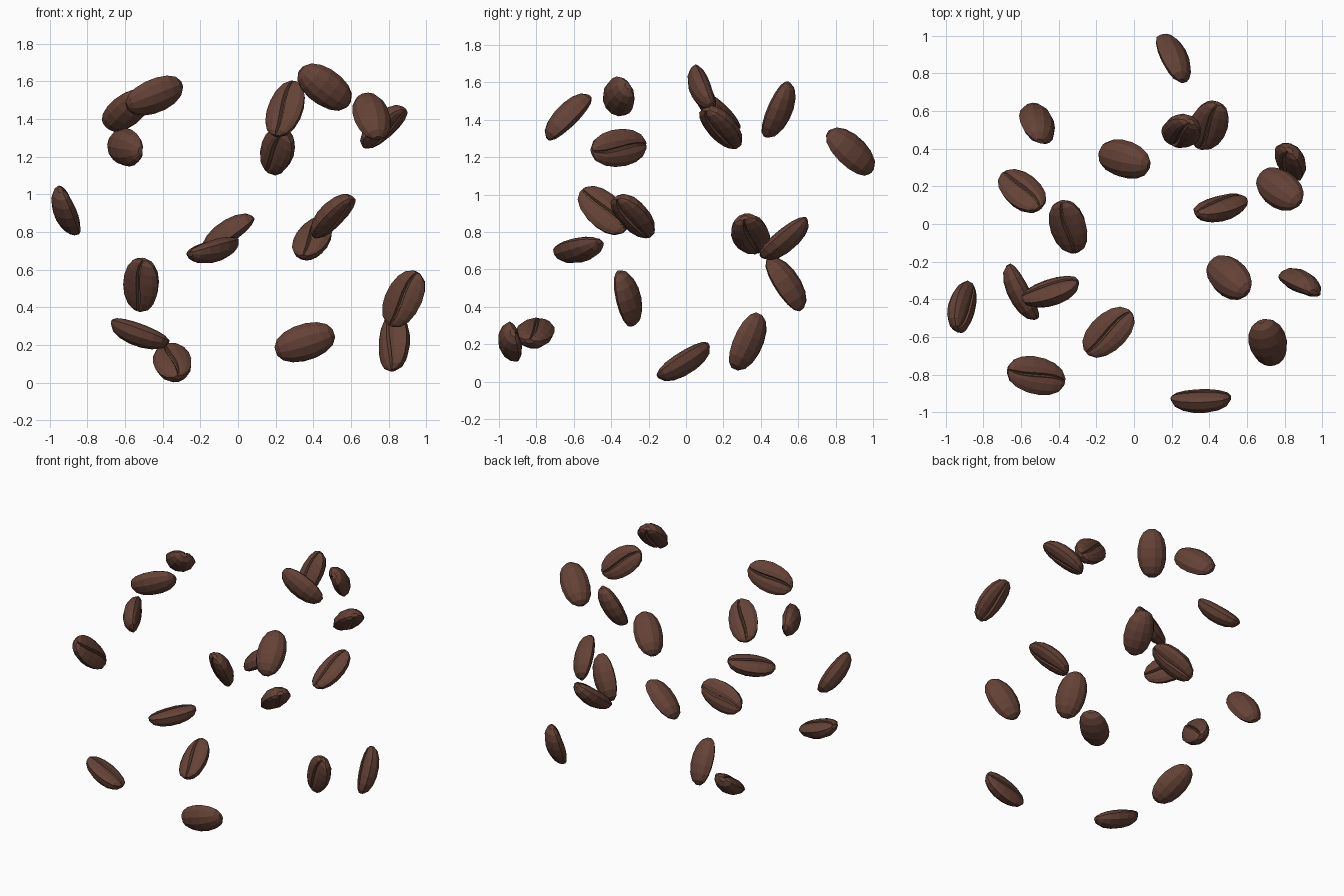
import bpy
from math import sin, cos, pi, radians
from mathutils import Vector, Matrix

if "Cube" in bpy.data.objects:
    bpy.data.objects.remove(bpy.data.objects["Cube"])


def material(name, rgb):
    m = bpy.data.materials.new(name)
    m.diffuse_color = (*rgb, 1)
    m.use_nodes = True
    m.node_tree.nodes["Principled BSDF"].inputs["Base Color"].default_value = m.diffuse_color
    return m


roast = material("dark_roast", (0.13, 0.055, 0.038))
chaff = material("seam_tan", (0.22, 0.11, 0.05))

HALF_LEN, HALF_WID = 0.162, 0.101
RINGS = 8

# D-shaped cross-section: (y fraction, z, how far it follows the wavy seam)
section = [(cos(k * pi / 6), -0.084 * sin(k * pi / 6), 0) for k in range(7)]
section += [(-0.78, 0.020, 0), (-0.42, 0.034, 0.4), (-0.11, 0.033, 1), (-0.035, 0.012, 1),
            (0.035, 0.012, 1), (0.11, 0.033, 1), (0.42, 0.034, 0.4), (0.78, 0.020, 0)]
SEAM = 10  # index of the face strip at the bottom of the groove


def bean_geometry():
    verts, faces, mats = [], [], []
    n = len(section)
    for i in range(RINGS):
        th = radians(-80 + 160 * i / (RINGS - 1))
        s = cos(th) ** 0.85
        wave = 0.13 * sin(1.9 * th)
        for y, z, w in section:
            verts.append(Vector((HALF_LEN * sin(th) / sin(radians(80)),
                                 HALF_WID * s * (y + w * wave), z * s)))
    for i in range(RINGS - 1):
        for k in range(n):
            a, b = i * n + k, i * n + (k + 1) % n
            faces.append((a, a + n, b + n, b))
            mats.append(1 if k == SEAM else 0)
    faces.append(tuple(range(n)))
    faces.append(tuple(reversed(range((RINGS - 1) * n, RINGS * n))))
    mats += [0, 0]
    return verts, faces, mats


VERTS, FACES, MATS = bean_geometry()


def bean(name, centre, axis, normal):
    # long axis along `axis`, creased flat side towards `normal`
    x = Vector(axis).normalized()
    z = Vector(normal)
    z = (z - x * z.dot(x)).normalized()
    y = z.cross(x)
    rot = Matrix((x, y, z)).transposed()
    pts = [rot @ v for v in VERTS]
    mid = Vector([(min(p[i] for p in pts) + max(p[i] for p in pts)) / 2 for i in range(3)])
    me = bpy.data.meshes.new(name)
    me.from_pydata([p - mid for p in pts], [], FACES)
    me.materials.append(roast)
    me.materials.append(chaff)
    for poly, m in zip(me.polygons, MATS):
        poly.material_index = m
    import bmesh
    bm = bmesh.new()
    bm.from_mesh(me)
    bmesh.ops.recalc_face_normals(bm, faces=bm.faces)
    bm.to_mesh(me)
    bm.free()
    ob = bpy.data.objects.new(name, me)
    ob.location = centre
    bpy.context.collection.objects.link(ob)


# scattered beans, top of the cloud
bean("bean_top_back", (.21, .88, 1.23), (-.3, .72, -.62), (-.7, -.55, -.4))
bean("bean_top_mid", (.25, .495, 1.455), (.3, .35, .88), (-.35, -.8, .4))
bean("bean_top_peak", (.46, .085, 1.57), (.77, .25, -.58), (-.05, .9, .35))
bean("bean_top_right", (.775, .185, 1.36), (.6, -.45, .6), (.5, -.4, -.75))
bean("bean_top_front_right", (.71, -.63, 1.415), (-.2, .68, .7), (-.2, .68, -.7))
bean("bean_top_left", (-.595, .175, 1.445), (.58, -.58, .58), (-.1, .65, .75))
bean("bean_top_front_left", (-.445, -.36, 1.525), (.9, .25, .35), (-.4, .8, .45))
bean("bean_top_lower_left", (-.6, -.36, 1.25), (-.45, .87, .1), (.85, .44, 0))
# middle of the cloud
bean("bean_mid_left", (-.915, -.44, .915), (.25, .7, -.67), (.85, .05, .4))
bean("bean_mid_right", (.505, -.285, .885), (.58, -.5, .64), (.5, -.3, -.7))
bean("bean_mid_back_right", (.395, .525, .765), (.3, .72, .62), (-.2, -.6, .75))
bean("bean_mid_back", (-.05, .345, .79), (.78, -.2, .55), (.6, .1, -.8))
bean("bean_mid_front", (-.135, -.575, .705), (.72, .65, .2), (-.3, 0, .95))
bean("bean_mid_back_left", (-.515, .535, .52), (.1, -.55, .83), (-.42, -.75, -.45))
# bottom of the cloud
bean("bean_low_right", (.88, -.31, .445), (.45, -.25, .85), (-.35, -.9, -.08))
bean("bean_low_back_right", (.83, .33, .215), (0, .4, .9), (-.65, -.65, .29))
bean("bean_low_front", (.355, -.94, .215), (.95, 0, .3), (-.08, .95, .25))
bean("bean_low_left", (-.52, -.805, .26), (.92, -.2, -.33), (.35, .1, .92))
bean("bean_low_ground", (-.35, -.015, .107), (-.2, .83, .52), (-.2, -.55, .8))
